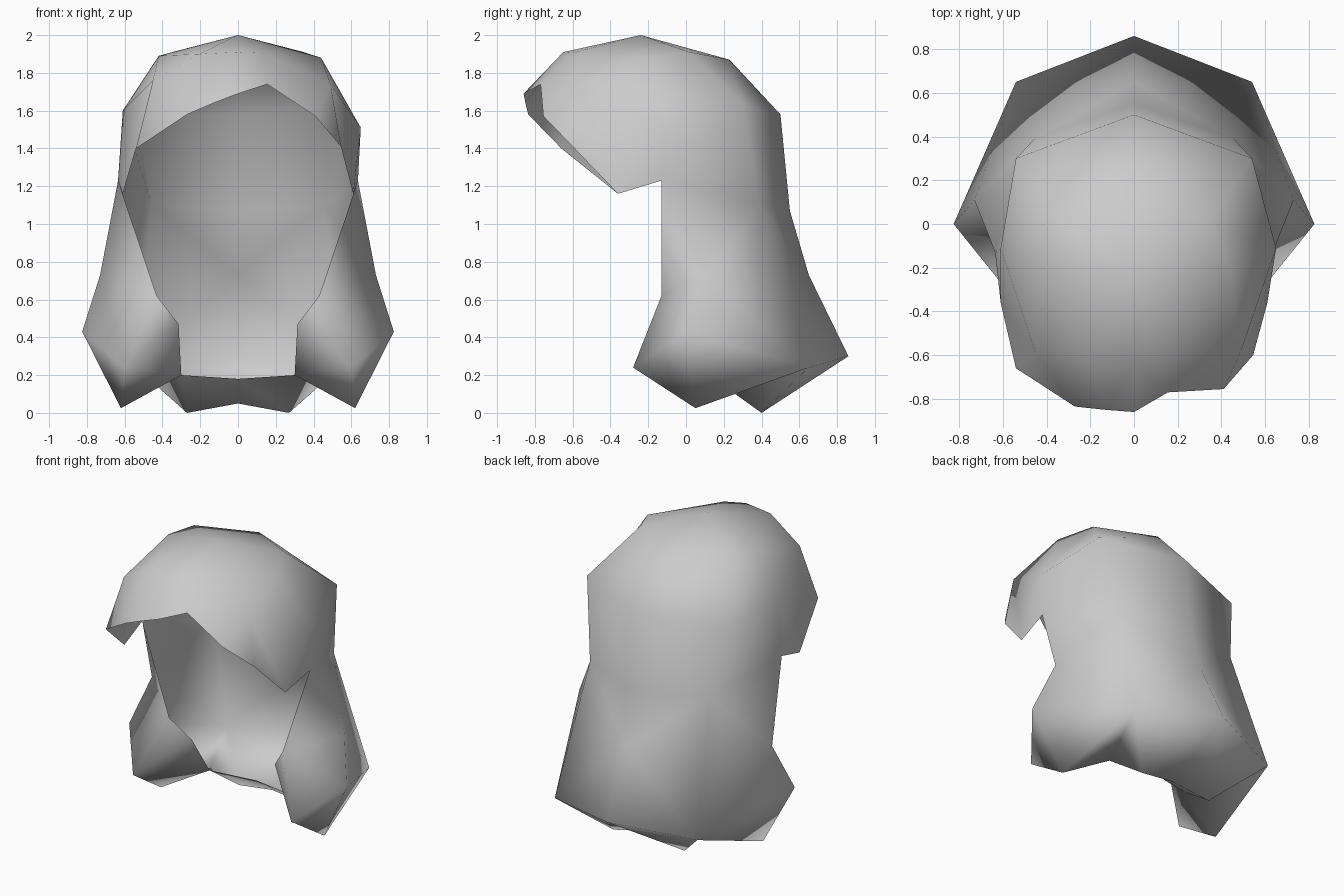
import bpy
import bmesh

cube = bpy.data.objects.get("Cube")
if cube:
    bpy.data.objects.remove(cube)

# Hair colour
grey = bpy.data.materials.new("light grey")
grey.use_nodes = True
colour = (0.6, 0.6, 0.6, 1)
grey.diffuse_color = colour
grey.node_tree.nodes["Principled BSDF"].inputs["Base Color"].default_value = colour

# Points on the centre line, shared by both halves
centre = {
    "crown": (0, -0.24, 2.0), "brow": (0, -0.65, 1.91), "tip": (0, -0.86, 1.69),
    "back_top": (0, 0.23, 1.87), "back_high": (0, 0.50, 1.58),
    "back_mid": (0, 0.55, 1.07), "back_low": (0, 0.65, 0.73),
    "hem": (0, 0.86, 0.30), "under": (0, 0.37, 0.05), "neck": (0, 0.20, 0.18),
}
# Points of one half, x measured outwards
half = {
    "part": (0.20, -0.63, 1.90), "top": (0.42, -0.15, 1.89),
    "cap_back": (0.34, 0.01, 1.912), "temple": (0.45, -0.59, 1.76),
    "side": (0.61, -0.11, 1.60), "back_side": (0.54, 0.30, 1.56),
    "fringe_a": (0.13, -0.85, 1.64), "fringe_b": (0.27, -0.835, 1.58),
    "fringe_c": (0.54, -0.66, 1.40), "fringe_d": (0.61, -0.36, 1.16),
    "ear": (0.635, -0.13, 1.23), "nape": (0.455, 0.39, 1.10),
    "cheek": (0.43, -0.13, 0.62), "flare": (0.73, 0.11, 0.73),
    "jaw": (0.315, -0.05, 0.47), "lobe_out": (0.825, 0.0, 0.43),
    "lobe_front": (0.60, -0.28, 0.24), "lobe_foot": (0.62, 0.05, 0.025),
    "lobe_in": (0.30, 0.12, 0.20), "corner": (0.54, 0.65, 0.24),
    "fold": (0.27, 0.40, 0.0),
}
# The left half has a lifted, uneven fringe
left_changes = {
    "part": (0.13, -0.60, 1.905), "top": (0.44, -0.21, 1.88),
    "temple": (0.49, -0.58, 1.74), "back_side": (0.54, 0.30, 1.63),
    "fringe_a": (0.155, -0.77, 1.74), "fringe_b": (0.41, -0.755, 1.57),
    "fringe_c": (0.545, -0.60, 1.41), "side": (0.65, -0.11, 1.51),
}
# Cap and fringe
cap = [
    "crown back_top cap_back", "crown cap_back top", "crown top part",
    "crown part brow", "part top temple", "part temple fringe_b",
    "part fringe_b fringe_a", "brow part fringe_a", "brow fringe_a tip",
    "temple fringe_c fringe_b", "temple fringe_d fringe_c",
    "temple side fringe_d", "side ear fringe_d", "top side temple",
]
# Back of the head down to the hem
back = [
    "cap_back back_top back_side", "cap_back back_side side",
    "cap_back side top", "back_top back_high back_side",
    "back_side back_high back_mid nape", "back_side nape ear side",
    "ear nape flare", "nape corner flare", "nape back_mid back_low",
    "nape back_low corner", "back_low hem corner", "flare corner lobe_out",
]
# Side locks
locks = [
    "ear flare cheek", "cheek flare lobe_out lobe_front",
    "cheek lobe_front jaw", "jaw lobe_front lobe_in",
    "lobe_front lobe_foot lobe_in", "lobe_front lobe_out lobe_foot",
    "lobe_out corner lobe_foot",
]
# Underside turned in below the neck
underside = [
    "lobe_foot corner lobe_in", "corner fold lobe_in",
    "corner hem fold", "hem under fold", "fold under neck lobe_in",
]

bm = bmesh.new()
shared = {name: bm.verts.new(p) for name, p in centre.items()}
for sign in (1, -1):
    points = {**half, **left_changes} if sign == 1 else half
    verts = dict(shared)
    for name, (x, y, z) in points.items():
        verts[name] = bm.verts.new((sign * x, y, z))
    for names in cap + back + locks + underside:
        # The mirrored half needs the opposite winding
        bm.faces.new([verts[n] for n in names.split()[::sign]])

# Turn all normals outwards, with the crown facing up
bmesh.ops.recalc_face_normals(bm, faces=bm.faces[:])
if shared["crown"].link_faces[0].normal.z < 0:
    bmesh.ops.reverse_faces(bm, faces=bm.faces[:])
for face in bm.faces:
    face.smooth = True

mesh = bpy.data.meshes.new("hair")
bm.to_mesh(mesh)
bm.free()
mesh.materials.append(grey)
hair = bpy.data.objects.new("hair", mesh)
bpy.context.collection.objects.link(hair)
